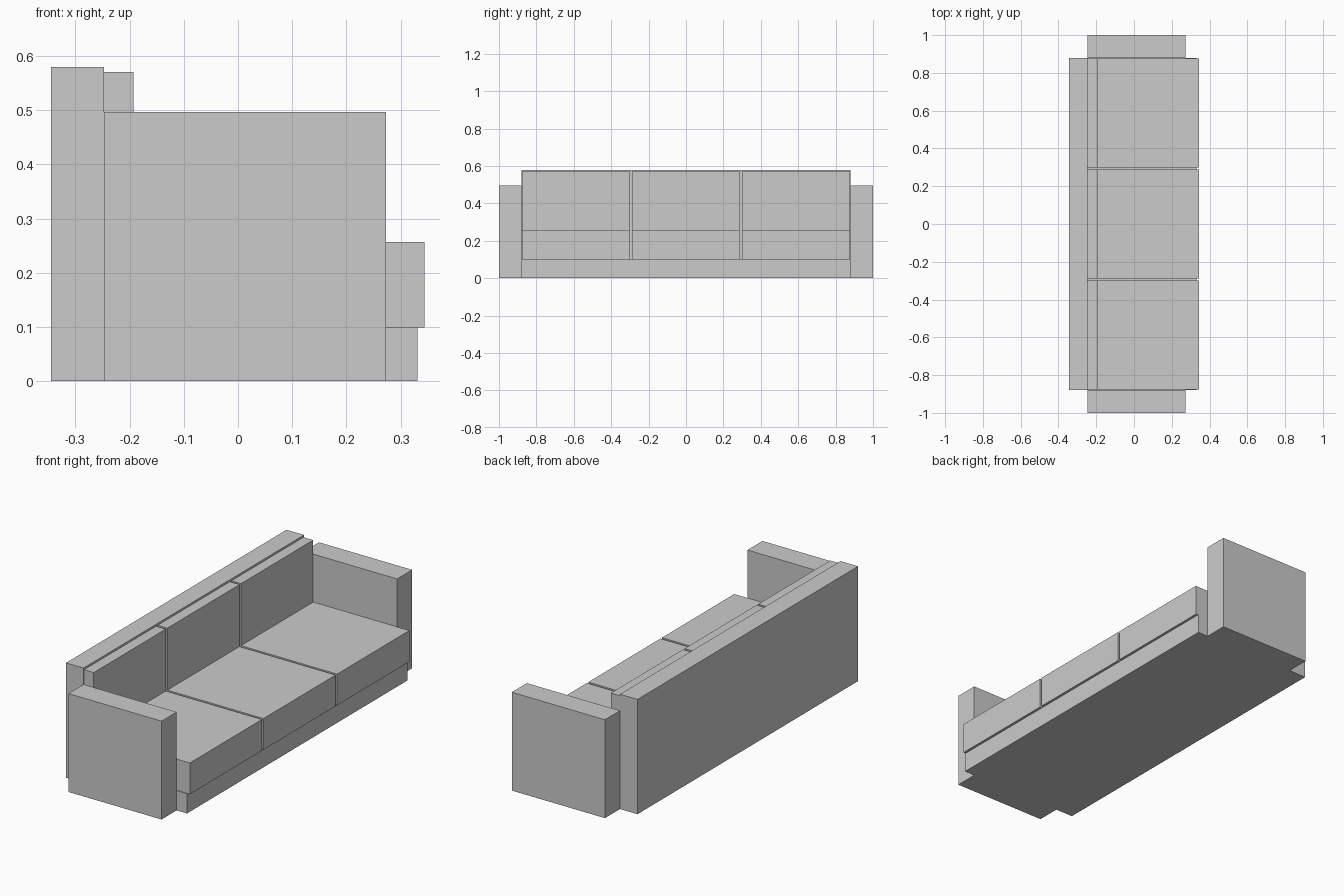
import bpy

if "Cube" in bpy.data.objects:
    bpy.data.objects.remove(bpy.data.objects["Cube"])


def box(name, x, y, z):
    """Axis-aligned box from (min, max) ranges."""
    bpy.ops.mesh.primitive_cube_add(
        size=1, location=[(a + b) / 2 for a, b in (x, y, z)])
    ob = bpy.context.object
    ob.name = name
    ob.scale = [b - a for a, b in (x, y, z)]
    bpy.ops.object.transform_apply(location=False, rotation=False, scale=True)
    return ob


INNER = 0.88      # half width between the arms
BACK_X = -0.247   # front face of the backrest
PITCH = 0.588     # cushion spacing
HALF = 0.288      # half cushion width

# Frame
box("base", (BACK_X, 0.331), (-INNER, INNER), (0, 0.1))
box("backrest", (-0.345, BACK_X), (-INNER, INNER), (0, 0.58))

# Arms
box("arm_right", (BACK_X, 0.273), (-1.0, -INNER), (0, 0.497))
box("arm_left", (BACK_X, 0.273), (INNER, 1.0), (0, 0.497))

# Three seat cushions, each with a back cushion standing on it
for i in range(3):
    c = (i - 1) * PITCH
    span = (c - HALF, c + HALF)
    box(f"seat_cushion_{i + 1}", (BACK_X, 0.344), span, (0.099, 0.257))
    box(f"back_cushion_{i + 1}", (BACK_X, -0.193), span, (0.257, 0.57))
